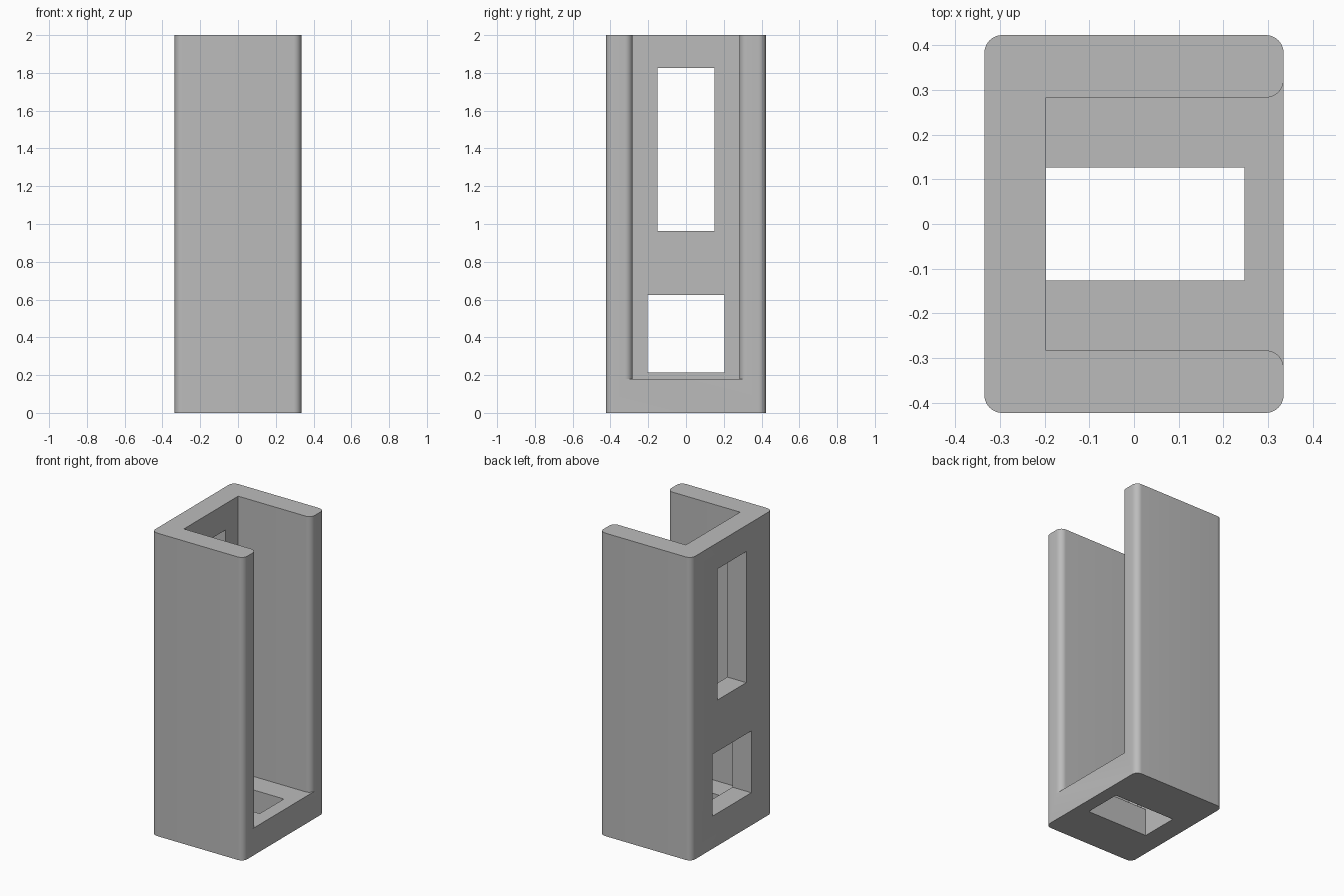
import bpy
import bmesh
from math import cos, sin, pi, radians

if "Cube" in bpy.data.objects:
    bpy.data.objects.remove(bpy.data.objects["Cube"])

HX, HY, HEIGHT = 0.335, 0.423, 2.0    # outer half sizes and height
R = 0.04                              # edge radius
WALL_X, IN_Y, FLOOR = -0.197, 0.283, 0.18


def arc(cx, cy, start, end, steps=10):
    return [(cx + R * cos(a), cy + R * sin(a))
            for a in (start + (end - start) * i / steps for i in range(steps + 1))]


def prism(name, outline, z0, z1):
    """Extrude a counter-clockwise outline from z0 to z1."""
    bm = bmesh.new()
    face = bm.faces.new([bm.verts.new((x, y, z0)) for x, y in outline])
    top = bmesh.ops.extrude_face_region(bm, geom=[face])["geom"]
    verts = [v for v in top if isinstance(v, bmesh.types.BMVert)]
    bmesh.ops.translate(bm, verts=verts, vec=(0, 0, z1 - z0))
    bmesh.ops.recalc_face_normals(bm, faces=bm.faces[:])
    mesh = bpy.data.meshes.new(name)
    bm.to_mesh(mesh)
    bm.free()
    obj = bpy.data.objects.new(name, mesh)
    bpy.context.collection.objects.link(obj)
    return obj


def box(name, x0, x1, half_y, z0, z1):
    return prism(name, [(x0, -half_y), (x1, -half_y), (x1, half_y), (x0, half_y)], z0, z1)


# Rounded outer block
corners = [(1, 1), (-1, 1), (-1, -1), (1, -1)]
outline = []
for i, (sx, sy) in enumerate(corners):
    outline += arc(sx * (HX - R), sy * (HY - R), i * pi / 2, (i + 1) * pi / 2)
housing = prism("channel_housing", outline, 0, HEIGHT)

# Channel with rounded lips at its open side
lip = [(WALL_X, -IN_Y)] + arc(HX - R, -IN_Y - R, pi / 2, 0) + [(0.5, -IN_Y - R)]
channel = lip + [(x, -y) for x, y in reversed(lip)]

cutters = [
    prism("channel_cutter", channel, FLOOR, HEIGHT + 0.2),
    box("floor_hole_cutter", WALL_X, 0.247, 0.126, -0.2, FLOOR + 0.1),
    box("upper_window_cutter", -0.5, WALL_X + 0.1, 0.15, 0.962, 1.827),
    box("lower_window_cutter", -0.5, WALL_X + 0.1, 0.203, 0.215, 0.623),
]

bpy.ops.object.select_all(action='DESELECT')
bpy.context.view_layer.objects.active = housing
housing.select_set(True)
for cutter in cutters:
    cutter.hide_render = True
    mod = housing.modifiers.new(cutter.name, 'BOOLEAN')
    mod.operation = 'DIFFERENCE'
    mod.solver = 'EXACT'
    mod.object = cutter
    bpy.ops.object.modifier_apply(modifier=mod.name)
    bpy.data.objects.remove(cutter)

# Plain grey material
grey = bpy.data.materials.new("plain_grey")
grey.use_nodes = True
colour = (0.5, 0.5, 0.5, 1)
grey.diffuse_color = colour
grey.node_tree.nodes["Principled BSDF"].inputs["Base Color"].default_value = colour
housing.data.materials.clear()
housing.data.materials.append(grey)
bpy.ops.object.shade_smooth_by_angle(angle=radians(30))
